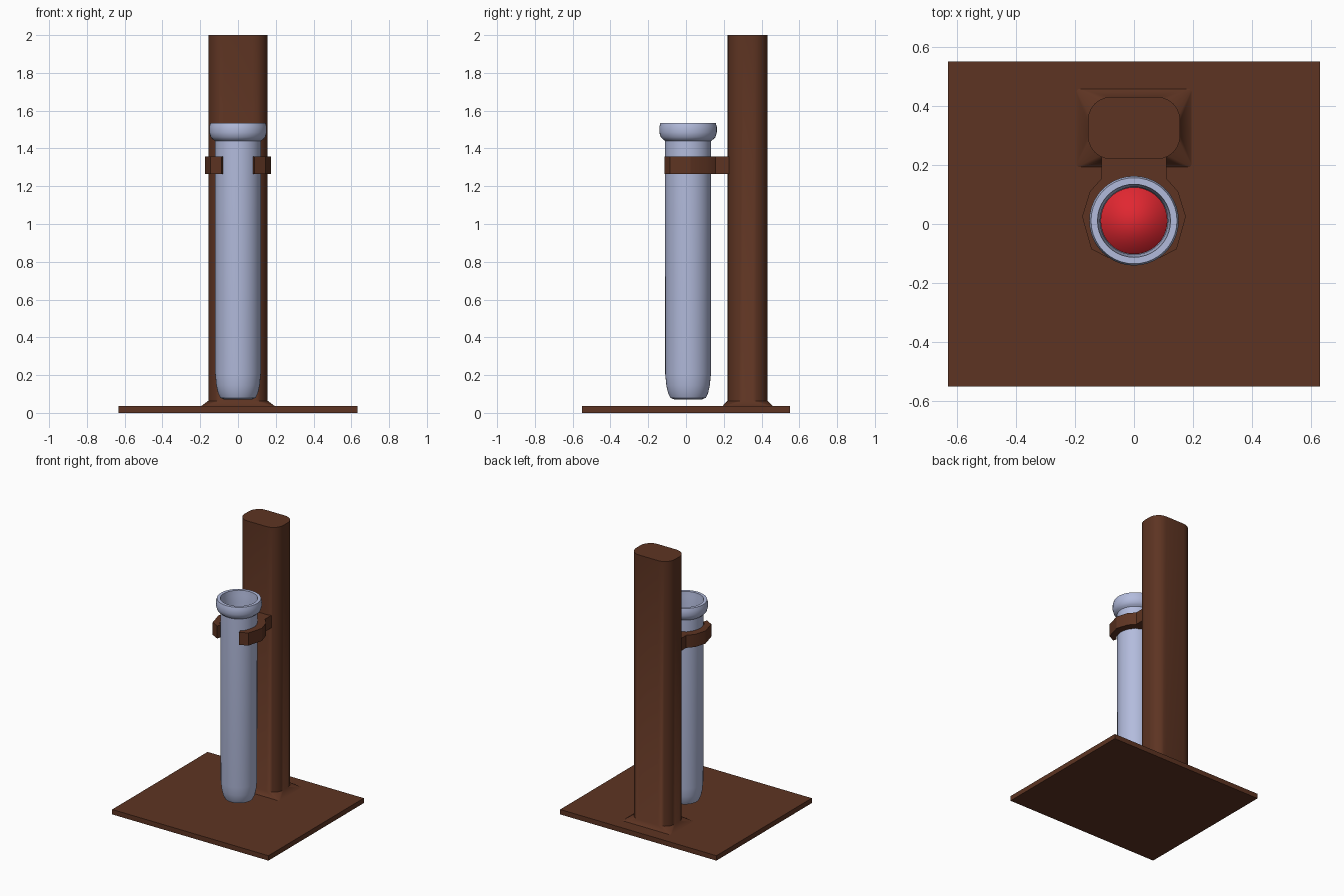
import bpy, bmesh
from math import sin, cos, pi, radians

if "Cube" in bpy.data.objects:
    bpy.data.objects.remove(bpy.data.objects["Cube"])


def material(name, rgb):
    m = bpy.data.materials.new(name)
    m.diffuse_color = (*rgb, 1)
    m.use_nodes = True
    m.node_tree.nodes["Principled BSDF"].inputs["Base Color"].default_value = m.diffuse_color
    return m


WOOD = material("dark_wood", (0.11, 0.034, 0.016))
GLASS = material("pale_glass", (0.45, 0.50, 0.72))
RED = material("red_liquid", (0.75, 0.02, 0.03))


def finish(name, bm, mat, angle=40):
    bmesh.ops.recalc_face_normals(bm, faces=bm.faces)
    me = bpy.data.meshes.new(name)
    bm.to_mesh(me)
    bm.free()
    ob = bpy.data.objects.new(name, me)
    bpy.context.collection.objects.link(ob)
    me.materials.append(mat)
    bpy.ops.object.select_all(action='DESELECT')
    ob.select_set(True)
    bpy.context.view_layer.objects.active = ob
    bpy.ops.object.shade_smooth_by_angle(angle=radians(angle))
    return ob


def loft(name, rings, mat, angle=40):
    """Skin a stack of equal-length rings and cap both ends."""
    bm = bmesh.new()
    vs = [[bm.verts.new(p) for p in r] for r in rings]
    n = len(vs[0])
    for a, b in zip(vs, vs[1:]):
        for i in range(n):
            j = (i + 1) % n
            bm.faces.new((a[i], a[j], b[j], b[i]))
    bm.faces.new(vs[0][::-1])
    bm.faces.new(vs[-1])
    return finish(name, bm, mat, angle)


def rounded_rect(hx, hy, r, cy, z, seg=6):
    pts = []
    for k, (sx, sy) in enumerate(((1, 1), (-1, 1), (-1, -1), (1, -1))):
        for i in range(seg + 1):
            a = pi / 2 * (k + i / seg)
            pts.append((sx * (hx - r) + r * cos(a),
                        cy + sy * (hy - r) + r * sin(a), z))
    return pts


def circle(r, z, cy=0.011, n=40):
    return [(r * cos(2 * pi * i / n), cy + r * sin(2 * pi * i / n), z)
            for i in range(n)]


# Flat base board
X, Y = 0.632, 0.551
loft("base", [[(-X, -Y, z), (X, -Y, z), (X, Y, z), (-X, Y, z)]
              for z in (0, 0.036)], WOOD)

# Upright post with a flared foot
loft("post", [rounded_rect(0.198, 0.135, 0.006, 0.326, 0.034),
              rounded_rect(0.157, 0.106, 0.08, 0.326, 0.064),
              rounded_rect(0.157, 0.106, 0.08, 0.326, 2.0)], WOOD, 60)

# Open tube: outside up, over the lip, then down the inside
tube = [(0.075, 0.072), (0.094, 0.08), (0.106, 0.105), (0.115, 0.145),
        (0.121, 0.205), (0.122, 1.44), (0.133, 1.448), (0.145, 1.46),
        (0.152, 1.485), (0.152, 1.515), (0.146, 1.536), (0.124, 1.536),
        (0.121, 1.50), (0.115, 1.45), (0.115, 0.21), (0.098, 0.12),
        (0.07, 0.09)]
loft("test_tube", [circle(r, z) for r, z in tube], GLASS)

# Liquid inside the tube
liquid = [(0.066, 0.094), (0.095, 0.124), (0.1135, 0.215), (0.1135, 1.0)]
loft("liquid", [circle(r, z) for r, z in liquid], RED, 180)

# Faceted C-shaped clip: half outline mirrored, joined to the post by its arm
outer = [(0.110, 0.23), (0.110, 0.155), (0.150, 0.110), (0.176, 0.025),
         (0.145, -0.085), (0.088, -0.115)]
inner = [(0.0, 0.23), (0.0, 0.136), (0.080, 0.110), (0.122, 0.025),
         (0.105, -0.060), (0.080, -0.088)]
bm = bmesh.new()
for s in (1, -1):
    o = [bm.verts.new((s * x, y, 1.265)) for x, y in outer]
    n = [bm.verts.new((s * x, y, 1.265)) for x, y in inner]
    for i in range(5):
        bm.faces.new((o[i], o[i + 1], n[i + 1], n[i]))
bmesh.ops.remove_doubles(bm, verts=bm.verts, dist=1e-4)
ext = bmesh.ops.extrude_face_region(bm, geom=bm.faces[:], use_keep_orig=True)
bmesh.ops.translate(bm, vec=(0, 0, 0.092),
                    verts=[g for g in ext["geom"]
                           if isinstance(g, bmesh.types.BMVert)])
finish("clip", bm, WOOD, 30)
